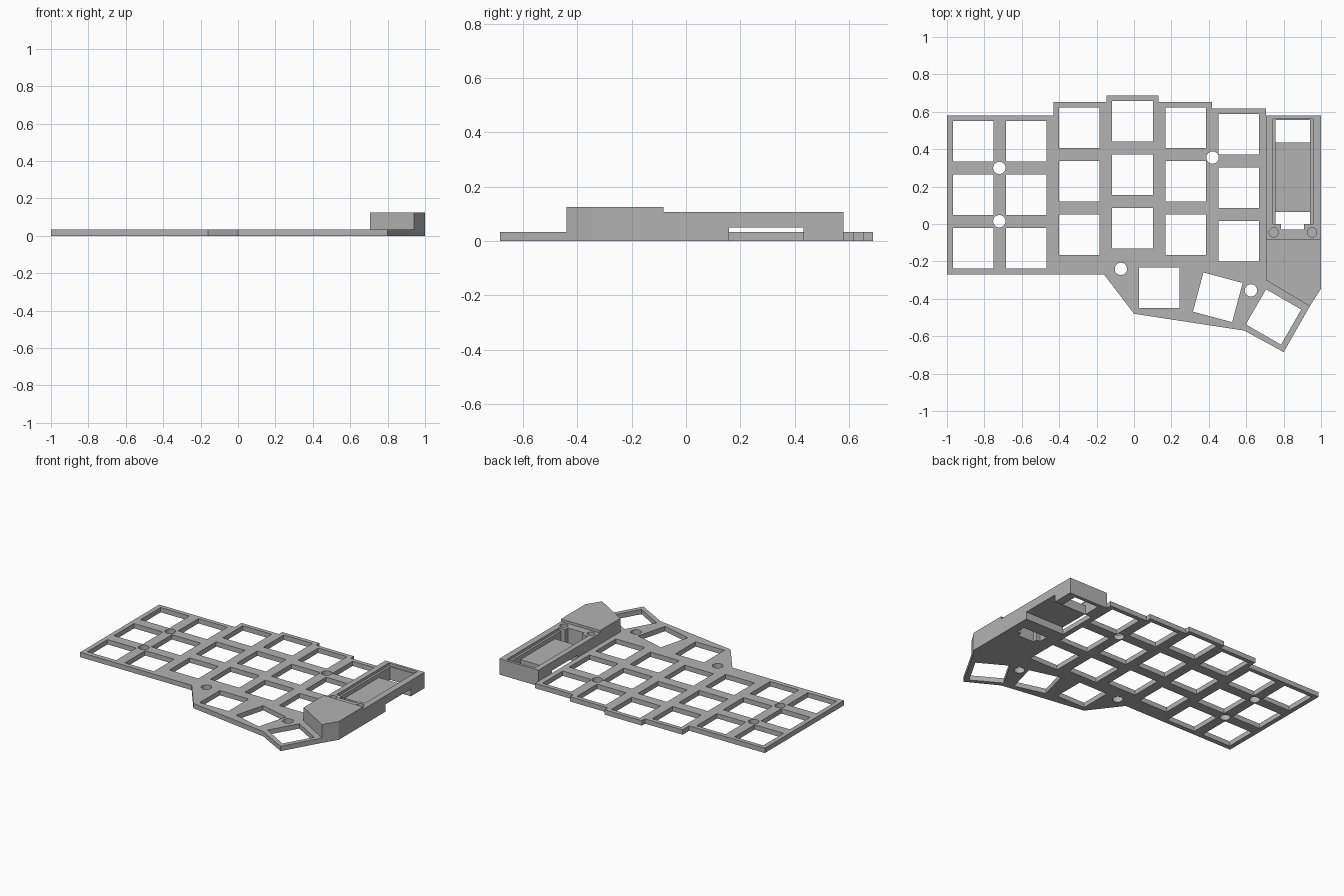
import bpy, bmesh, math
from mathutils import Vector, Matrix

cube = bpy.data.objects.get("Cube")
if cube:
    bpy.data.objects.remove(cube, do_unlink=True)

grey = bpy.data.materials.new("matte grey")
grey.use_nodes = True
colour = (0.45, 0.45, 0.45, 1)
grey.diffuse_color = colour
grey.node_tree.nodes["Principled BSDF"].inputs["Base Color"].default_value = colour


def rect(x0, x1, y0, y1):
    return [(x0, y0), (x1, y0), (x1, y1), (x0, y1)]


def key(x, y, angle=0, size=0.217):
    h = size / 2
    turn = Matrix.Rotation(math.radians(angle), 2)
    return [Vector((x, y)) + turn @ Vector(p) for p in rect(-h, h, -h, h)]


def circle(x, y, r, n=32):
    return [(x + r * math.cos(math.tau * i / n), y + r * math.sin(math.tau * i / n))
            for i in range(n)]


def prisms(name, outlines, z0, z1):
    """Extrude flat outlines between two heights into one object."""
    bm = bmesh.new()
    for pts in outlines:
        face = bm.faces.new([bm.verts.new((p[0], p[1], z0)) for p in pts])
        new = bmesh.ops.extrude_face_region(bm, geom=[face])["geom"]
        verts = [v for v in new if isinstance(v, bmesh.types.BMVert)]
        bmesh.ops.translate(bm, verts=verts, vec=(0, 0, z1 - z0))
    bmesh.ops.recalc_face_normals(bm, faces=bm.faces)
    mesh = bpy.data.meshes.new(name)
    bm.to_mesh(mesh)
    bm.free()
    mesh.materials.append(grey)
    obj = bpy.data.objects.new(name, mesh)
    bpy.context.collection.objects.link(obj)
    return obj


def cut(target, outlines, z0, z1):
    cutter = prisms("cutter", outlines, z0, z1)
    cutter.hide_render = True
    mod = target.modifiers.new("cut", "BOOLEAN")
    mod.operation = "DIFFERENCE"
    mod.solver = "EXACT"
    mod.object = cutter
    bpy.context.view_layer.objects.active = target
    bpy.ops.object.modifier_apply(modifier=mod.name)
    bpy.data.objects.remove(cutter, do_unlink=True)


THICK, WALL = 0.033, 0.705

# Key plate with stepped back edge and angled thumb area
plate = prisms("key_plate", [[
    (-1, -0.27), (-1, 0.58), (-0.43, 0.58), (-0.43, 0.652), (-0.148, 0.652),
    (-0.148, 0.687), (0.132, 0.687), (0.132, 0.652), (0.417, 0.652), (0.417, 0.617),
    (WALL, 0.617), (WALL, -0.30), (0.94, -0.44), (0.8, -0.685), (0.59, -0.57),
    (0, -0.48), (-0.16, -0.27)]], 0, THICK)

# Key openings: six staggered columns of three, and three thumb keys
columns = [(-0.86, 0.443), (-0.576, 0.443), (-0.292, 0.515),
           (-0.008, 0.55), (0.276, 0.515), (0.56, 0.48)]
keys = [key(x, y - row * 0.286) for x, y in columns for row in range(3)]
keys += [key(0.134, -0.34), key(0.448, -0.392, -15), key(0.746, -0.497, -30)]
cut(plate, keys, -0.1, 0.1)

# Mounting holes
holes = [(-0.72, 0.30), (-0.72, 0.015), (0.42, 0.355), (-0.07, -0.24), (0.625, -0.355)]
cut(plate, [circle(x, y, 0.033) for x, y in holes], -0.1, 0.1)

# Controller tray along the right-hand edge
tray = prisms("controller_tray", [rect(WALL, 1, -0.083, 0.58)], 0, 0.108)
cut(tray, [rect(0.742, 0.957, 0, 0.562)], 0.09, 0.2)      # upper lip
cut(tray, [rect(0.757, 0.942, 0, 0.555)], 0.062, 0.2)     # recess
cut(tray, [rect(0.757, 0.942, 0.435, 0.555),              # port and cable openings
           rect(0.757, 0.942, 0, 0.065)], -0.1, 0.2)
cut(tray, [rect(0.785, 0.91, -0.03, 0.01)], -0.1, 0.2)
cut(tray, [rect(0.6, 1.1, 0.158, 0.432)], -0.1, 0.05)     # side notch
cut(tray, [circle(x, -0.045, 0.025) for x in (0.747, 0.952)], 0.04, 0.2)

# Taller solid cover in front of the tray
prisms("front_cover", [[(WALL, -0.083), (WALL, -0.30), (0.94, -0.44),
                        (1, -0.345), (1, -0.083)]], 0, 0.125)
